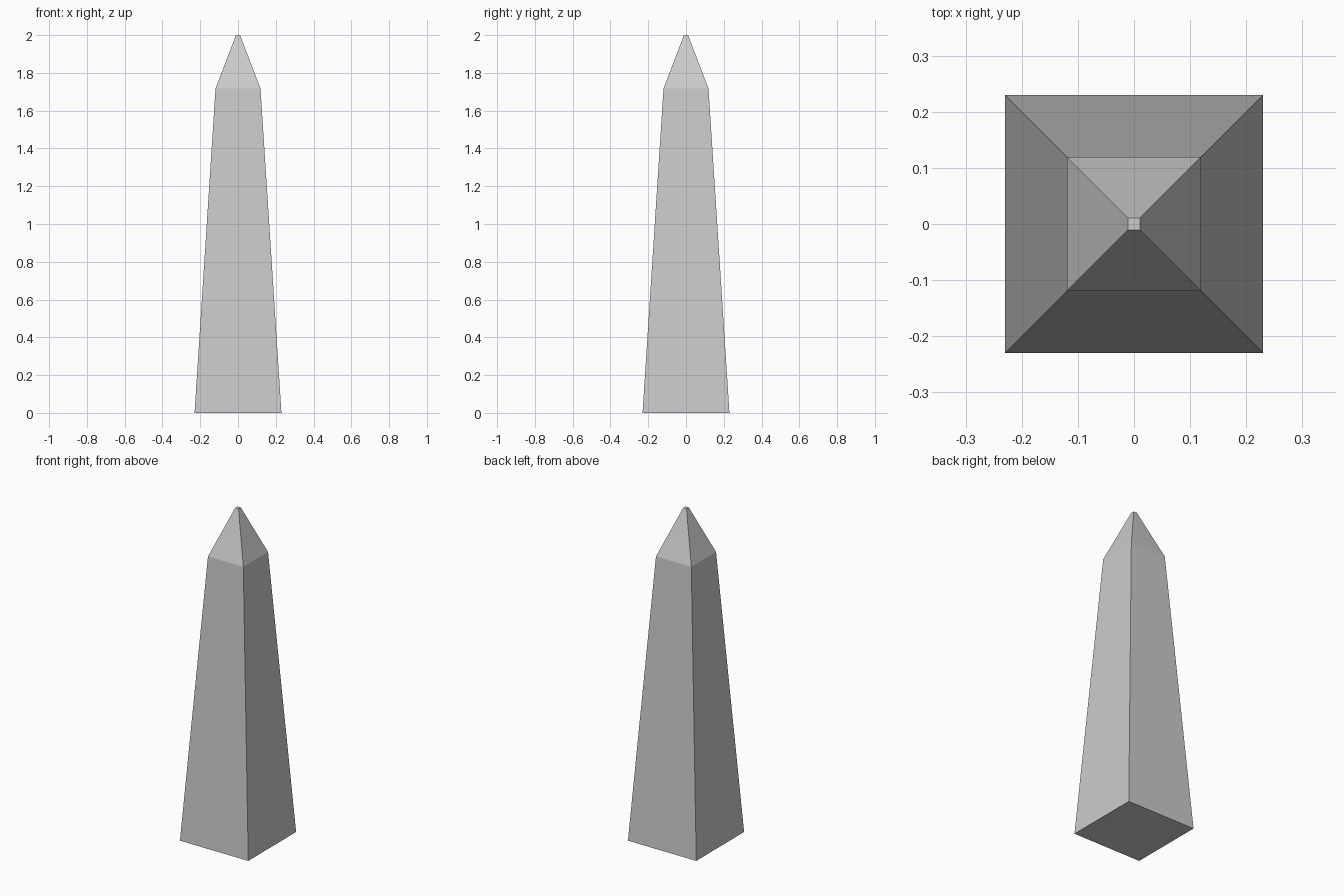
import bpy, bmesh

if "Cube" in bpy.data.objects:
    bpy.data.objects.remove(bpy.data.objects["Cube"])

# (half width, height) of each square section, bottom to top
SECTIONS = [(0.23, 0.0), (0.119, 1.717), (0.011, 2.0)]
CORNERS = [(-1, -1), (1, -1), (1, 1), (-1, 1)]

# Obelisk: tapered square shaft with a small blunt pyramid cap
bm = bmesh.new()
rings = [[bm.verts.new((sx * h, sy * h, z)) for sx, sy in CORNERS]
         for h, z in SECTIONS]
for low, high in zip(rings, rings[1:]):
    for i in range(4):
        j = (i + 1) % 4
        bm.faces.new((low[i], low[j], high[j], high[i]))

# Closed base and tip
bm.faces.new(rings[0][::-1])
bm.faces.new(rings[-1])

mesh = bpy.data.meshes.new("obelisk")
bm.to_mesh(mesh)
bm.free()
bpy.context.collection.objects.link(bpy.data.objects.new("obelisk", mesh))
